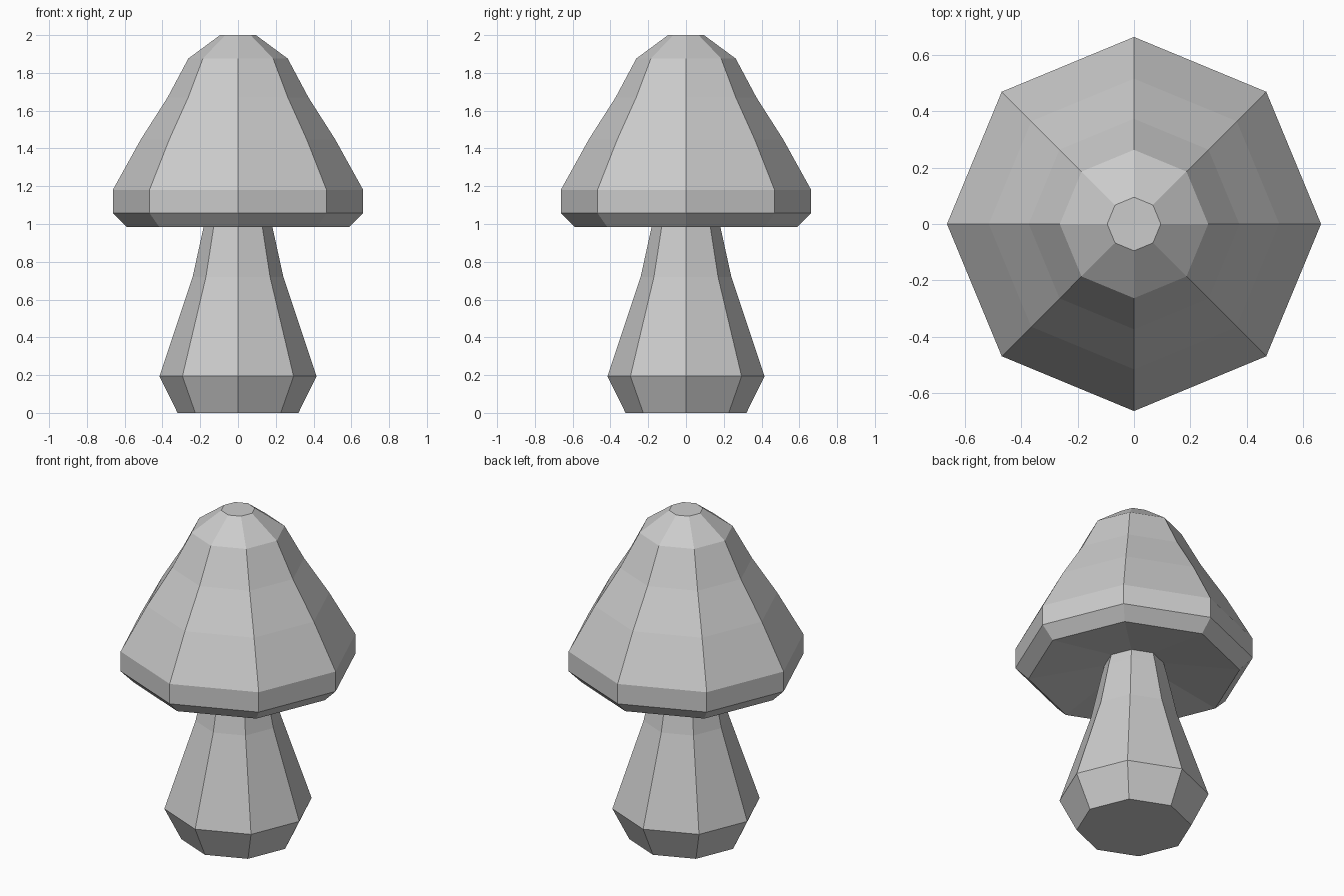
import bpy, bmesh
from math import cos, sin, pi

if "Cube" in bpy.data.objects:
    bpy.data.objects.remove(bpy.data.objects["Cube"])

SIDES = 8


def lathe(name, profile, close_bottom=False, close_top=False):
    """Eight-sided flat-shaded solid of revolution from (radius, z) points."""
    bm = bmesh.new()
    rings = [[bm.verts.new((r * cos(2 * pi * i / SIDES), r * sin(2 * pi * i / SIDES), z))
              for i in range(SIDES)] for r, z in profile]
    for a, b in zip(rings, rings[1:]):
        for i in range(SIDES):
            j = (i + 1) % SIDES
            bm.faces.new((a[i], a[j], b[j], b[i]))
    if close_bottom:
        bm.faces.new(rings[0][::-1])
    if close_top:
        bm.faces.new(rings[-1])
    mesh = bpy.data.meshes.new(name)
    bm.to_mesh(mesh)
    bm.free()
    obj = bpy.data.objects.new(name, mesh)
    bpy.context.collection.objects.link(obj)
    return obj


# Where the stem meets the slightly hollow underside of the cap
joint = (0.165, 1.05)

# Stem with bulbous foot
lathe("mushroom_stem", [(0.32, 0), (0.416, 0.194), (0.24, 0.72), (0.182, 0.985), joint],
      close_bottom=True)

# Cap: underside, rim, sloping sides and flat tip
lathe("mushroom_cap", [joint, (0.59, 0.985), (0.663, 1.058), (0.663, 1.18),
                       (0.515, 1.447), (0.373, 1.67), (0.263, 1.876), (0.095, 2.0)],
      close_top=True)
